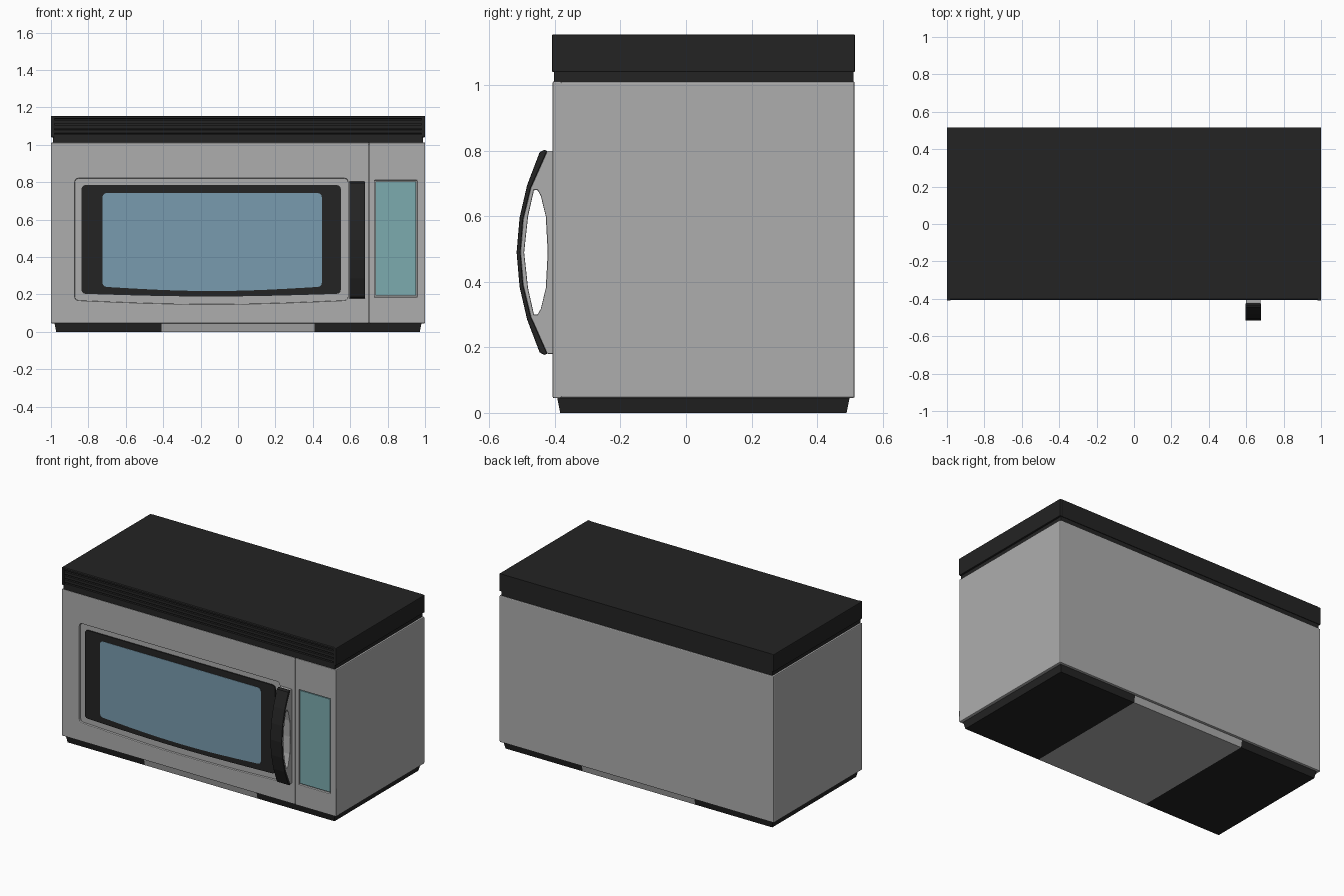
import bpy, bmesh
from math import radians, sin, cos, pi
from mathutils import Vector

cube = bpy.data.objects.get("Cube")
if cube:
    bpy.data.objects.remove(cube, do_unlink=True)


def material(name, rgb):
    m = bpy.data.materials.new(name)
    m.use_nodes = True
    m.diffuse_color = (*rgb, 1)
    m.node_tree.nodes["Principled BSDF"].inputs["Base Color"].default_value = (*rgb, 1)
    return m


steel = material("brushed steel", (0.42, 0.42, 0.42))
black = material("black plastic", (0.017, 0.017, 0.017))
glass = material("blue glass", (0.19, 0.33, 0.43))
teal = material("teal display", (0.2, 0.41, 0.43))


def finish(name, bm, mats, bevel=0.0):
    bmesh.ops.recalc_face_normals(bm, faces=bm.faces)
    mesh = bpy.data.meshes.new(name)
    bm.to_mesh(mesh)
    bm.free()
    for m in mats:
        mesh.materials.append(m)
    obj = bpy.data.objects.new(name, mesh)
    bpy.context.collection.objects.link(obj)
    if bevel:
        mod = obj.modifiers.new("soft edges", "BEVEL")
        mod.width = bevel
        mod.segments = 2
        mod.limit_method = "ANGLE"
        mod.angle_limit = radians(50)
    return obj


def box(name, x, y, z, mat, bevel=0.0):
    bm = bmesh.new()
    bmesh.ops.create_cube(bm, size=1)
    for v in bm.verts:
        v.co = [r[0] if c < 0 else r[1] for c, r in zip(v.co, (x, y, z))]
    return finish(name, bm, [mat], bevel)


def prism(name, loops, axis, start, end, mat, bevel=0.0):
    """Extrude closed outlines (later loops are holes) along the x or y axis."""
    bm = bmesh.new()
    edges = []
    for loop in loops:
        vs = [bm.verts.new((start, a, b) if axis == "x" else (a, start, b)) for a, b in loop]
        edges += [bm.edges.new((vs[i - 1], vs[i])) for i in range(len(vs))]
    bmesh.ops.triangle_fill(bm, edges=edges, use_beauty=True, use_dissolve=False)
    new = bmesh.ops.extrude_face_region(bm, geom=bm.faces[:])["geom"]
    step = Vector((1, 0, 0) if axis == "x" else (0, 1, 0)) * (end - start)
    bmesh.ops.translate(bm, vec=step, verts=[g for g in new if isinstance(g, bmesh.types.BMVert)])
    return finish(name, bm, [mat], bevel)


def outline(x0, x1, z0, z1, r=0.0, sag=0.0):
    """Rounded rectangle whose lower edge may bow downwards."""
    if not r:
        return [(x0, z0), (x1, z0), (x1, z1), (x0, z1)]
    pts = []
    corners = ((x1 - r, z0 + r, -90), (x1 - r, z1 - r, 0), (x0 + r, z1 - r, 90), (x0 + r, z0 + r, 180))
    for cx, cz, a0 in corners:
        for k in range(4):
            a = radians(a0 + 30 * k)
            pts.append((cx + r * cos(a), cz + r * sin(a)))
    if sag:
        n = 12
        for k in range(1, n):
            t = k / n
            pts.append((x0 + r + t * (x1 - x0 - 2 * r), z0 - sag * sin(pi * t)))
    return pts


# Casing, with the door and the control panel laid over its front
FRONT, BACK, LOW, HIGH = -0.407, 0.515, 0.045, 1.012
box("casing", (-1, 1), (-0.392, BACK), (LOW, HIGH), steel, 0.006)
prism("door", [outline(-1, 0.699, LOW, HIGH),
               outline(-0.872, 0.588, 0.168, 0.82, 0.02, 0.02)], "y", FRONT, -0.38, steel, 0.005)
prism("control_panel", [outline(0.703, 1, LOW, HIGH),
                        outline(0.73, 0.958, 0.185, 0.81)], "y", FRONT, -0.38, steel, 0.004)

# Window and display
prism("window_frame", [outline(-0.837, 0.55, 0.203, 0.785, 0.022, 0.014)], "y", -0.399, -0.39, black)
prism("window_glass", [outline(-0.725, 0.448, 0.24, 0.742, 0.022, 0.022)], "y", -0.401, -0.397, glass)
prism("display", [outline(0.735, 0.953, 0.193, 0.805)], "y", -0.402, -0.391, teal)

# Handle: a steel bracket with an oval opening, capped by a black grip
MID = 0.49


def mirrored(half):
    """Complete an upper half profile with its reflection about the handle middle."""
    return half + [(y, 2 * MID - z) for y, z in reversed(half) if abs(z - MID) > 0.001]


inner = [(-0.423, 0.8), (-0.474, 0.685), (-0.497, 0.59), (-0.505, MID)]
outer = [(-0.433, 0.803), (-0.447, 0.795), (-0.485, 0.695), (-0.508, 0.595), (-0.517, MID)]
hole = [(-0.422, MID), (-0.428, 0.6), (-0.443, 0.662), (-0.453, 0.68),
        (-0.464, 0.68), (-0.482, 0.6), (-0.494, MID)]
opening = hole + [(y, 2 * MID - z) for y, z in reversed(hole[1:-1])]
bracket = [(-0.4, 0.8)] + mirrored(inner) + [(-0.4, 2 * MID - 0.8)]
prism("handle_bracket", [bracket, opening], "x", 0.598, 0.677, steel, 0.003)
prism("handle_grip", [mirrored(outer) + mirrored(inner)[::-1]], "x", 0.595, 0.68, black, 0.004)

# Top vent: recessed neck, grooved front and solid ends
box("vent_neck", (-0.988, 0.988), (-0.403, 0.511), (1.0, 1.05), black)
comb = [(BACK, 1.04), (FRONT, 1.04)]
for z in (1.058, 1.084, 1.11, 1.136):
    comb += [(FRONT, z - 0.004), (FRONT + 0.012, z - 0.003), (FRONT + 0.012, z + 0.003), (FRONT, z + 0.004)]
comb += [(FRONT, 1.15), (FRONT + 0.005, 1.155), (BACK, 1.155)]
prism("vent_cover", [comb], "x", -0.985, 0.985, black)
for side, name in ((-1, "vent_end_right"), (1, "vent_end_left")):
    xs = sorted((side * 0.98, side))
    box(name, xs, (FRONT - 0.002, BACK + 0.001), (1.04, 1.155), black, 0.004)

# Base: tapered tray, steel in the middle third and black at both ends
bm = bmesh.new()
bmesh.ops.create_cube(bm, size=1)
for v in bm.verts:
    inset = 0.01 if v.co.z < 0 else 0
    v.co = (2 * v.co.x * (0.982 - inset), 0.053 + 2 * v.co.y * (0.447 - inset), 0 if inset else 0.05)
for cut in (-0.41, 0.41):
    bmesh.ops.bisect_plane(bm, geom=bm.verts[:] + bm.edges[:] + bm.faces[:],
                           plane_co=(cut, 0, 0), plane_no=(1, 0, 0))
for f in bm.faces:
    f.material_index = 1 if abs(f.calc_center_median().x) < 0.4 else 0
finish("base", bm, [black, steel])
